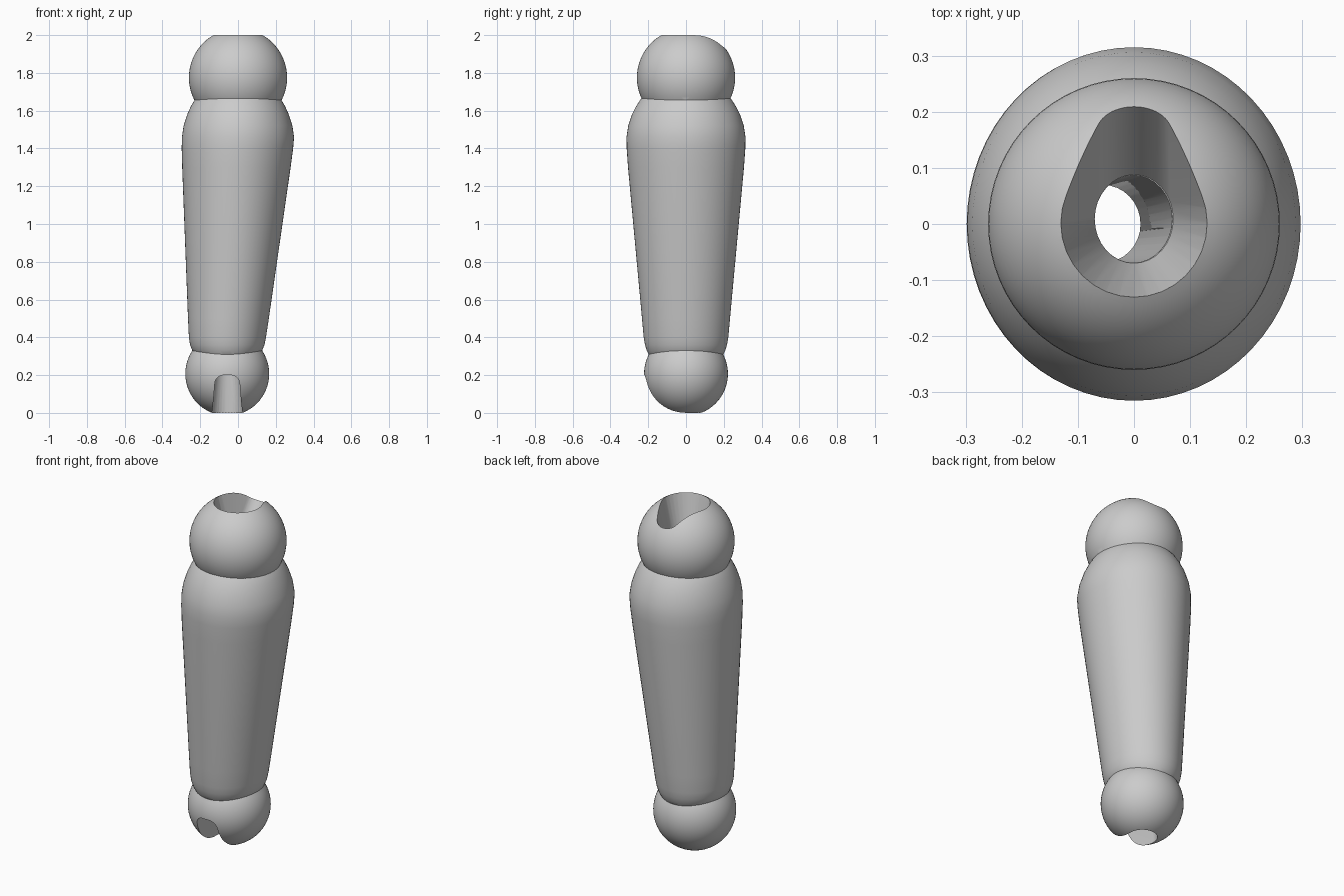
import bpy, bmesh, math
from mathutils import Vector

cube = bpy.data.objects.get("Cube")
if cube:
    bpy.data.objects.remove(cube)

SEG = 64
LOW_X = -0.057          # sideways offset of the lower joint
TOP_Z, LOW_Z = 1.775, 0.207

grey = bpy.data.materials.new("plain grey")
grey.use_nodes = True
grey.diffuse_color = (0.6, 0.6, 0.6, 1)
grey.node_tree.nodes["Principled BSDF"].inputs["Base Color"].default_value = (0.6, 0.6, 0.6, 1)


def finish(name, bm):
    bmesh.ops.recalc_face_normals(bm, faces=bm.faces)
    mesh = bpy.data.meshes.new(name)
    bm.to_mesh(mesh)
    bm.free()
    mesh.materials.append(grey)
    obj = bpy.data.objects.new(name, mesh)
    bpy.context.collection.objects.link(obj)
    return obj


def ring(centre, rx, ry, n=SEG, upright=False):
    """Points of an ellipse, lying flat or standing in the xz plane."""
    pts = []
    for i in range(n):
        a = math.tau * i / n
        u, v = rx * math.cos(a), ry * math.sin(a)
        pts.append(Vector(centre) + Vector((u, 0, v) if upright else (u, v, 0)))
    return pts


def loft(name, rings):
    bm = bmesh.new()
    loops = [[bm.verts.new(p) for p in r] for r in rings]
    for a, b in zip(loops, loops[1:]):
        for i in range(len(a)):
            j = (i + 1) % len(a)
            bm.faces.new((a[i], a[j], b[j], b[i]))
    bm.faces.new(loops[0])
    bm.faces.new(loops[-1])
    return finish(name, bm)


def hull(name, *rings):
    bm = bmesh.new()
    for r in rings:
        for p in r:
            bm.verts.new(p)
    out = bmesh.ops.convex_hull(bm, input=bm.verts)
    loose = {g for g in out["geom_interior"] if isinstance(g, bmesh.types.BMVert)}
    bmesh.ops.delete(bm, geom=list(loose), context="VERTS")
    return finish(name, bm)


def ball(name, centre, radius):
    bm = bmesh.new()
    bmesh.ops.create_uvsphere(bm, u_segments=SEG, v_segments=SEG // 2, radius=radius)
    bmesh.ops.translate(bm, verts=bm.verts, vec=centre)
    return finish(name, bm)


def combine(target, other, operation):
    mod = target.modifiers.new(operation.lower(), "BOOLEAN")
    mod.operation, mod.object, mod.solver = operation, other, "EXACT"
    bpy.context.view_layer.objects.active = target
    bpy.ops.object.modifier_apply(modifier=mod.name)
    bpy.data.objects.remove(other)


# Tapered oval sleeve with rounded ends: height, half width, half depth
profile = [
    (0.27, 0.14, 0.16), (0.31, 0.172, 0.197), (0.33, 0.185, 0.208),
    (0.36, 0.197, 0.217), (0.40, 0.204, 0.224), (0.50, 0.214, 0.233),
    (1.30, 0.287, 0.307), (1.40, 0.295, 0.314), (1.46, 0.297, 0.315),
    (1.52, 0.288, 0.306), (1.58, 0.269, 0.286), (1.62, 0.251, 0.266),
    (1.655, 0.231, 0.244), (1.67, 0.218, 0.232), (1.70, 0.18, 0.19),
]


def axis_x(z):
    return LOW_X * min(1, max(0, (1.46 - z) / 1.08))


limb = loft("limb", [ring((axis_x(z), 0, z), rx, ry) for z, rx, ry in profile])

# Ball joints at both ends
combine(limb, ball("upper_ball", (0, 0, TOP_Z), 0.26), "UNION")
combine(limb, ball("lower_ball", (LOW_X, 0, LOW_Z), 0.222), "UNION")

# Cord channel running the whole length, flared into a slot at each end
upper_neck = ring((0, 0.009, 1.75), 0.07, 0.079, 32)
lower_neck = ring((LOW_X, 0, 0.2), 0.068, 0.07, 32)
upper_slot = hull("upper_slot", upper_neck,
                  ring((0, 0, 2.06), 0.145, 0.145, 32),
                  ring((0, 0.233, 2.06), 0.065, 0.065, 32))
lower_slot = hull("lower_slot", lower_neck,
                  ring((LOW_X, 0, -0.05), 0.085, 0.085, 32),
                  ring((LOW_X, -0.3, 0.135), 0.065, 0.065, 32, True))
channel = loft("channel", [ring((LOW_X, 0, 0.15), 0.067, 0.069, 32),
                           ring((0, 0.009, 1.78), 0.069, 0.078, 32)])
for cutter in (channel, upper_slot, lower_slot):
    combine(limb, cutter, "DIFFERENCE")

# Smooth skin with crisp seams
bpy.ops.object.select_all(action="DESELECT")
limb.select_set(True)
bpy.context.view_layer.objects.active = limb
bpy.ops.object.shade_smooth_by_angle(angle=math.radians(25))
